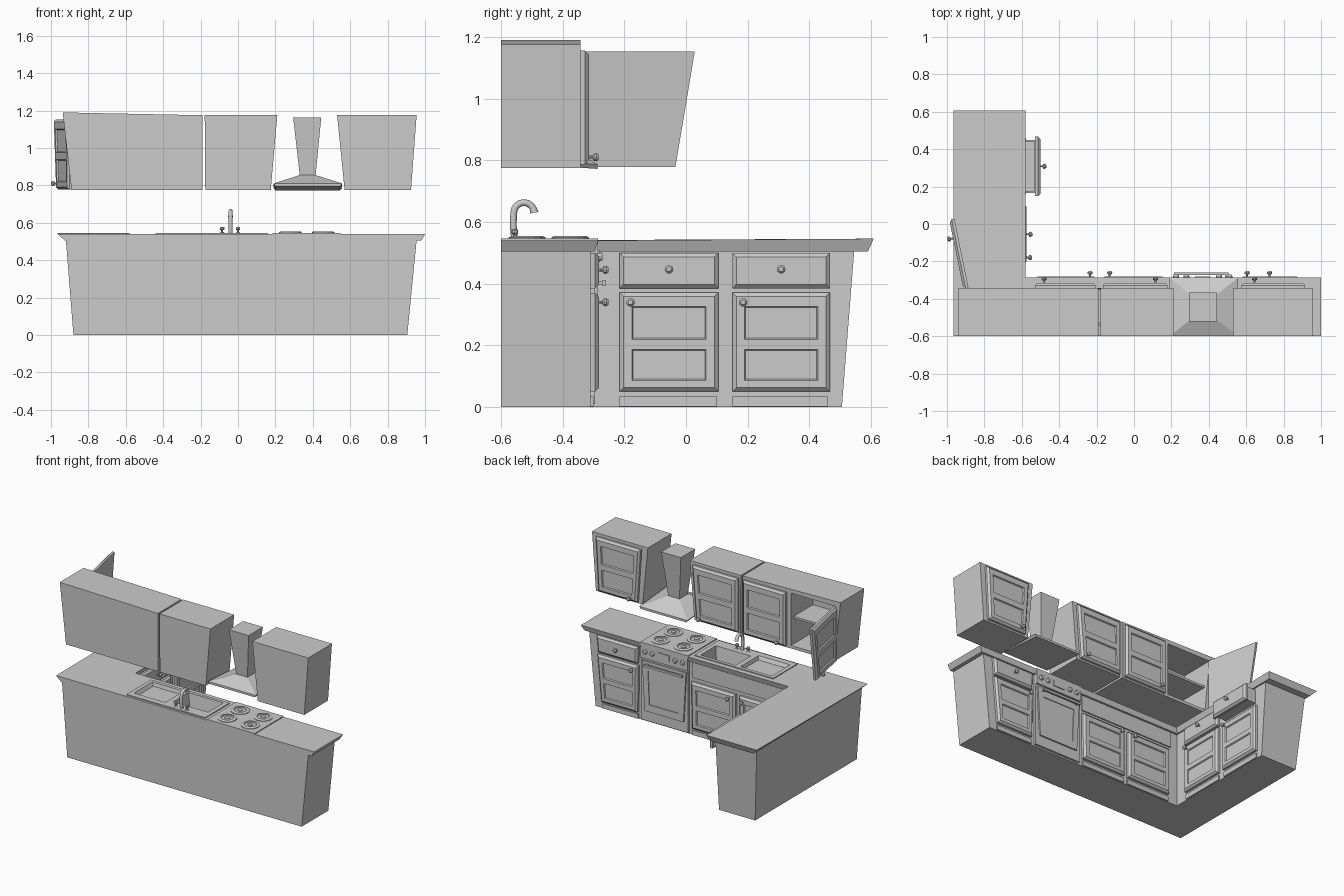
import bpy, bmesh, math
from mathutils import Vector

if "Cube" in bpy.data.objects:
    bpy.data.objects.remove(bpy.data.objects["Cube"])

X, Y, Z = Vector((1, 0, 0)), Vector((0, 1, 0)), Vector((0, 0, 1))


def finish(name, bm):
    bmesh.ops.recalc_face_normals(bm, faces=bm.faces[:])
    me = bpy.data.meshes.new(name)
    bm.to_mesh(me)
    bm.free()
    ob = bpy.data.objects.new(name, me)
    bpy.context.collection.objects.link(ob)
    return ob


def loft(name, rings):
    bm = bmesh.new()
    vs = [[bm.verts.new(p) for p in r] for r in rings]
    n = len(vs[0])
    for a, b in zip(vs, vs[1:]):
        for i in range(n):
            bm.faces.new((a[i], a[(i + 1) % n], b[(i + 1) % n], b[i]))
    bm.faces.new(vs[0])
    bm.faces.new(vs[-1])
    return finish(name, bm)


def rect(x0, x1, y0, y1, z):
    return [(x0, y0, z), (x1, y0, z), (x1, y1, z), (x0, y1, z)]


def box(name, x0, x1, y0, y1, z0, z1):
    return loft(name, [rect(x0, x1, y0, y1, z0), rect(x0, x1, y0, y1, z1)])


def cut(cutter, *targets):
    for t in targets:
        m = t.modifiers.new("cut", 'BOOLEAN')
        m.operation, m.solver, m.object = 'DIFFERENCE', 'EXACT', cutter
        bpy.context.view_layer.objects.active = t
        bpy.ops.object.modifier_apply(modifier=m.name)
    bpy.data.objects.remove(cutter)


def lathe(name, o, w, profile, n=10):
    a = X if abs(w.x) < 0.7 else Y
    a = (a - w * a.dot(w)).normalized()
    b = w.cross(a)
    ang = [2 * math.pi * i / n for i in range(n)]
    return loft(name, [[Vector(o) + w * h + (a * math.cos(t) + b * math.sin(t)) * r
                        for t in ang] for r, h in profile])


def knob(name, o, w, s=1.0):
    return lathe(name, o, w, [(r * s, h * s) for r, h in (
        (.008, -.003), (.005, .004), (.005, .014), (.013, .019), (.014, .027), (.008, .034))])


def front(name, o, U, W, lo, hi, z0, z1, panels=True, t=.028):
    """Chamfered door or drawer front; lo/hi are the (left, right) extents at bottom/top."""
    bm = bmesh.new()

    def P(s, r, w, inset=0):
        h = z1 - z0
        z = z0 + inset + r * (h - 2 * inset)
        k = (z - z0) / h
        l, e = lo[0] + (hi[0] - lo[0]) * k, lo[1] + (hi[1] - lo[1]) * k
        return bm.verts.new(Vector(o) + U * (l + inset + s * (e - l - 2 * inset)) + Z * z + W * w)
    us = [0, .09, .91, 1] if panels else [0, 1]
    vs = [0, .08, .42, .53, .89, 1] if panels else [0, 1]
    g = [[P(s, r, t, .013) for s in us] for r in vs]
    fs = {}
    for j in range(len(vs) - 1):
        for i in range(len(us) - 1):
            fs[i, j] = bm.faces.new((g[j][i], g[j][i + 1], g[j + 1][i + 1], g[j + 1][i]))
    # chamfer and edge rings share the grid's boundary positions
    n, m = len(us) - 1, len(vs) - 1
    path = [(0, i) for i in range(n)] + [(j, n) for j in range(m)] + \
           [(m, i) for i in range(n, 0, -1)] + [(j, 0) for j in range(m, 0, -1)]
    prev = [g[j][i] for j, i in path]
    for w in (t * .55, 0):
        cur = [P(us[i], vs[j], w) for j, i in path]
        for k in range(len(path)):
            q = (k + 1) % len(path)
            bm.faces.new((prev[k], prev[q], cur[q], cur[k]))
        prev = cur
    bm.faces.new(prev)
    bmesh.ops.recalc_face_normals(bm, faces=bm.faces[:])
    if panels:
        bmesh.ops.inset_individual(bm, faces=[fs[1, 1], fs[1, 3]], thickness=.006, depth=-.008)
    return finish(name, bm)


# L-shaped base and worktop
def ell(x0, x1, xi, yi, ye, z, ze):
    return [(x0, -.6, z), (x1, -.6, z), (x1, yi, z), (xi, yi, z), (xi, ye, ze), (x0, ye, ze)]


body = loft("base_cabinets", [ell(-.88, .905, -.605, -.31, .505, 0, 0),
                              ell(-.92, .955, -.605, -.31, .545, .507, .507)])
top = loft("worktop", [ell(-.925, .98, -.595, -.295, .59, .505, .505),
                       ell(-.965, 1.0, -.58, -.285, .608, .54, .546)])

# sink with basin and shallow drainer
sink = box("sink_plate", -.44, .16, -.585, -.32, .53, .546)
cut(loft("basin_cut", [rect(-.11, .11, -.49, -.36, .41), rect(-.14, .13, -.51, -.34, .56)]),
    body, top, sink)
cut(loft("drainer_cut", [rect(-.40, -.18, -.53, -.35, .522), rect(-.42, -.17, -.55, -.34, .56)]),
    top, sink)

# tap
cu = bpy.data.curves.new("tap", 'CURVE')
cu.dimensions, cu.bevel_depth, cu.bevel_resolution, cu.use_fill_caps = '3D', .011, 2, True
pts = [(-.04, -.555, .54), (-.04, -.56, .59)] + \
      [(-.04, -.525 - .033 * math.cos(math.pi * k / 8), .63 + .033 * math.sin(math.pi * k / 8))
       for k in range(9)]
sp = cu.splines.new('POLY')
sp.points.add(len(pts) - 1)
for p, c in zip(sp.points, pts):
    p.co = (*c, 1)
    p.radius = 1.3 if p == sp.points[-1] else 1
bpy.context.collection.objects.link(bpy.data.objects.new("tap", cu))
for i, x in enumerate((-.085, 0)):
    lathe(f"tap_handle_{i}", (x, -.555, .54), Z,
          [(.012, 0), (.012, .008), (.006, .011), (.006, .02), (.012, .024), (.012, .034), (.006, .038)])

# sink cupboard front
box("sink_apron", -.55, .165, -.315, -.302, .395, .5)
front("sink_door_left", (0, -.31, 0), X, Y, (-.53, -.2), (-.53, -.2), .05, .37)
front("sink_door_right", (0, -.31, 0), X, Y, (-.17, .16), (-.17, .165), .05, .37)
knob("sink_knob_left", (-.235, -.285, .34), Y)
knob("sink_knob_right", (-.13, -.285, .34), Y)

# end cupboard on the right
front("end_drawer", (0, -.31, 0), X, Y, (.575, .875), (.57, .885), .385, .5, False)
front("end_door", (0, -.31, 0), X, Y, (.575, .85), (.57, .88), .05, .37)
knob("end_drawer_knob", (.725, -.285, .445), Y)
knob("end_door_knob", (.605, -.285, .34), Y)

# toe panels
for i, (a, b) in enumerate(((-.53, -.2), (-.17, .16), (.575, .85))):
    box(f"toe_panel_{i}", a, b, -.32, -.3, .003, .035)
for i, (a, b) in enumerate(((-.215, .1), (.15, .46))):
    box(f"arm_toe_panel_{i}", -.62, -.597, a, b, .003, .035)

# cooker
box("cooker_body", .19, .545, -.6, -.295, .01, .535)
box("cooktop", .185, .547, -.6, -.285, .53, .546)
box("cooker_controls", .19, .545, -.3, -.285, .44, .535)
oven = loft("oven_door", [rect(.22, .515, -.3, -.285, .08), rect(.2, .535, -.3, -.285, .425)])
cut(loft("window_cut", [rect(.255, .48, -.29, -.27, .13), rect(.245, .49, -.29, -.27, .36)]), oven)
box("oven_handle", .215, .505, -.272, -.26, .395, .41)
for i, x in enumerate((.225, .487)):
    box(f"handle_post_{i}", x, x + .012, -.29, -.265, .397, .408)
box("cooker_clock", .325, .41, -.29, -.28, .47, .51)
for i, x in enumerate((.225, .28, .455, .51)):
    lathe(f"cooker_knob_{i}", (x, -.287, .488), Y, [(.016, 0), (.016, .008), (.012, .017)])
for x in (.28, .455):
    for y in (-.375, -.515):
        lathe("burner", (x, y, .544), Z, [(.06, 0), (.06, .006), (.052, .01), (.04, .01),
                                          (.037, .005), (.018, .005), (.016, .009)], 16)

# arm cupboards, second drawer pulled out
for i, (a, b) in enumerate(((-.215, .105), (.15, .467))):
    pull = .075 * i
    front(f"arm_door_{i}", (-.605, 0, 0), Y, X, (a, b), (a, b), .05, .372)
    knob(f"arm_door_knob_{i}", (-.58, a + .035, .34), X)
    front(f"arm_drawer_{i}", (-.603 + pull, 0, 0), Y, X, (a, b), (a, b), .385, .5, False)
    knob(f"arm_drawer_knob_{i}", (-.578 + pull, (a + b) / 2 + .0, .447), X)
tray = box("drawer_tray", -.604, -.525, .165, .45, .395, .49)
cut(box("tray_cut", -.65, -.535, .175, .44, .405, .6), tray)

# wall cabinets
cabA = loft("wall_cabinet_left", [rect(-.89, -.19, -.6, -.342, .775),
            [(-.937, -.6, 1.19), (-.19, -.6, 1.175), (-.19, -.342, 1.175), (-.937, -.342, 1.19)]])
cut(loft("cavity", [rect(-.86, -.56, -.58, -.3, .795), rect(-.895, -.56, -.58, -.3, 1.155)]), cabA)
box("shelf", -.885, -.55, -.59, -.37, .97, .985)
loft("wall_cabinet_middle", [rect(-.175, .175, -.6, -.342, .775), rect(-.178, .21, -.6, -.342, 1.175)])
loft("wall_cabinet_right", [rect(.57, .925, -.6, -.342, .775), rect(.53, .955, -.6, -.342, 1.175)])
for n, lo, hi, kx in (("left", (-.53, -.205), (-.53, -.205), -.48),
                      ("middle", (-.165, .15), (-.165, .18), .115),
                      ("right", (.60, .895), (.575, .915), .645)):
    front("wall_door_" + n, (0, -.343, 0), X, Y, lo, hi, .787, 1.155)
    knob("wall_knob_" + n, (kx, -.317, .81), Y)

# open wall door, swung past square
U = Vector((-.2, .98, 0)).normalized()
W = Vector((-.98, -.2, 0)).normalized()
o = Vector((-.885, -.34, 0))
front("open_wall_door", o, U, W, (0, .312), (0, .376), .778, 1.152)
knob("open_wall_knob", o + U * .275 + W * .026 + Z * .81, W)

# extractor hood with a slanted underside
def slant(x0, x1, dz):
    return [(x0, -.6, .795 + dz), (x1, -.6, .795 + dz), (x1, -.287, .772 + dz), (x0, -.287, .772 + dz)]


loft("extractor_hood", [slant(.2, .545, 0), slant(.19, .557, .015),
                        rect(.33, .415, -.49, -.40, .855), rect(.295, .445, -.52, -.365, 1.162)])
